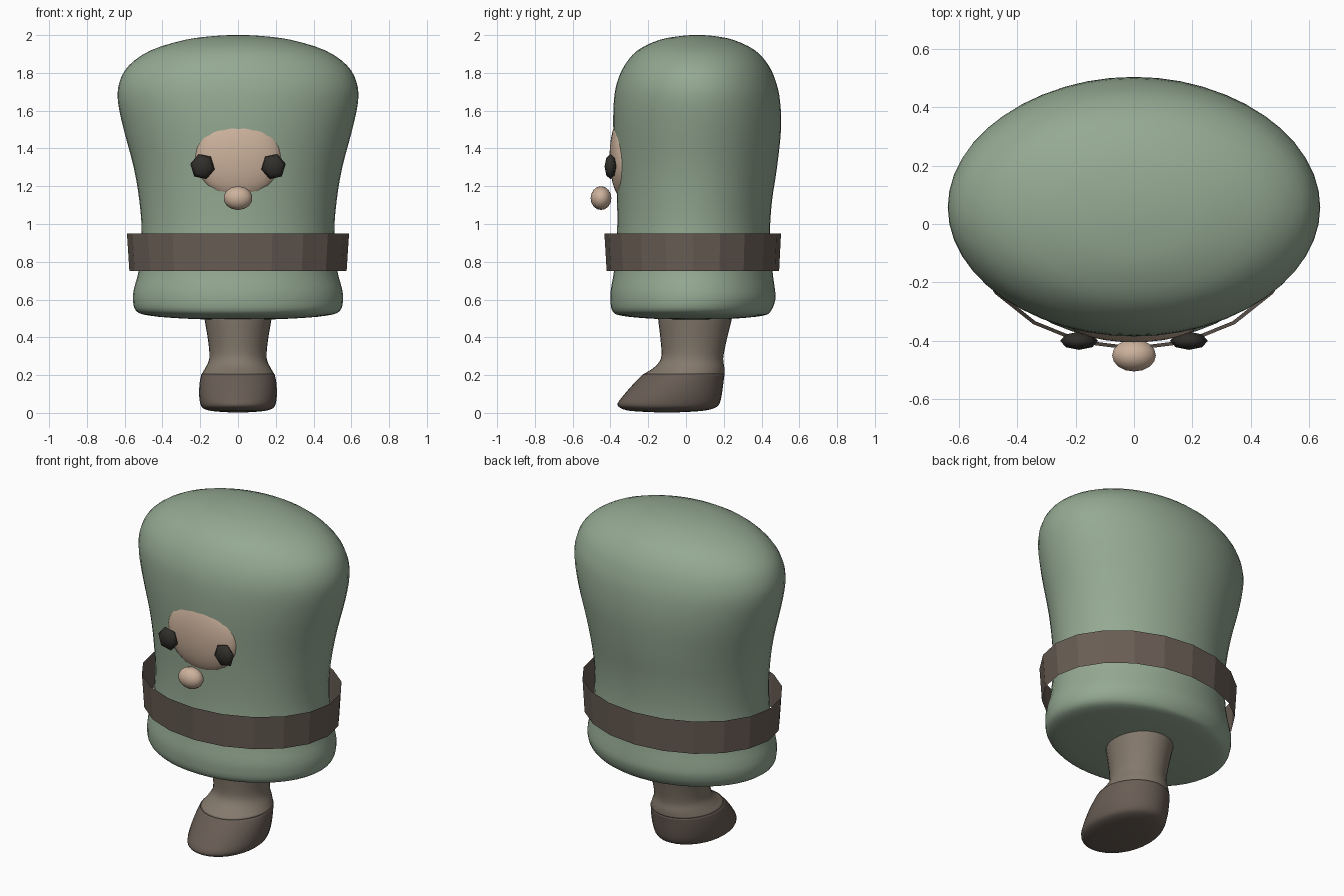
import bpy, bmesh
from math import cos, sin, pi, radians
from mathutils import Matrix, Vector

if "Cube" in bpy.data.objects:
    bpy.data.objects.remove(bpy.data.objects["Cube"])


def material(name, rgb):
    m = bpy.data.materials.new(name)
    m.diffuse_color = (*rgb, 1)
    m.use_nodes = True
    m.node_tree.nodes["Principled BSDF"].inputs["Base Color"].default_value = m.diffuse_color
    return m


GREEN = material("green", (0.30, 0.40, 0.29))
SKIN = material("skin", (0.60, 0.44, 0.33))
LEG = material("leg_brown", (0.23, 0.19, 0.15))
DARK = material("dark_brown", (0.14, 0.11, 0.09))
BLACK = material("black", (0.03, 0.028, 0.024))


def finish(bm, name, mat, smooth=True):
    bmesh.ops.recalc_face_normals(bm, faces=bm.faces[:])
    me = bpy.data.meshes.new(name)
    bm.to_mesh(me)
    bm.free()
    for p in me.polygons:
        p.use_smooth = smooth
    me.materials.append(mat)
    ob = bpy.data.objects.new(name, me)
    bpy.context.collection.objects.link(ob)
    return ob


def smooth_rows(rows, steps):
    """Catmull-Rom interpolation through the profile rows."""
    pts = [Vector(r) for r in [rows[0]] + rows + [rows[-1]]]
    out = []
    for a, b, c, d in zip(pts, pts[1:], pts[2:], pts[3:]):
        for i in range(steps):
            t = i / steps
            out.append(0.5 * (2 * b + (c - a) * t + (2 * a - 5 * b + 4 * c - d) * t**2
                              + (3 * b - a - 3 * c + d) * t**3))
    return out + [pts[-1]]


def loft(name, rows, mat, sides=48, steps=3, caps=True, smooth=True):
    """Elliptical sections given as (z, half width, y front, y back)."""
    bm = bmesh.new()
    rings = []
    for z, w, y0, y1 in smooth_rows(rows, steps):
        rings.append([bm.verts.new((w * sin(2 * pi * i / sides),
                                    (y0 + y1) / 2 - (y1 - y0) / 2 * cos(2 * pi * i / sides), z))
                      for i in range(sides)])
    for r, s in zip(rings, rings[1:]):
        for i in range(sides):
            j = (i + 1) % sides
            bm.faces.new((r[i], r[j], s[j], s[i]))
    if caps:
        bm.faces.new(rings[0][::-1])
        bm.faces.new(rings[-1])
    return finish(bm, name, mat, smooth)


def ellipsoid(name, loc, size, mat, u=24, v=14, roll=0):
    """Sphere with its poles along y, scaled to the given radii."""
    bm = bmesh.new()
    m = (Matrix.Translation(loc) @ Matrix.Diagonal((*size, 1))
         @ Matrix.Rotation(roll, 4, 'Y') @ Matrix.Rotation(pi / 2, 4, 'X'))
    bmesh.ops.create_uvsphere(bm, u_segments=u, v_segments=v, radius=1, matrix=m)
    return finish(bm, name, mat)


# Tall hat-like body, flaring towards the top
loft("body", [
    (0.492, 0.08, -0.02, 0.10), (0.50, 0.30, -0.20, 0.27), (0.515, 0.47, -0.345, 0.41),
    (0.54, 0.54, -0.39, 0.45), (0.60, 0.556, -0.40, 0.473), (0.66, 0.55, -0.397, 0.47),
    (0.76, 0.525, -0.38, 0.457), (0.95, 0.51, -0.365, 0.445), (1.12, 0.522, -0.365, 0.455),
    (1.30, 0.552, -0.374, 0.482), (1.50, 0.605, -0.385, 0.503), (1.65, 0.636, -0.382, 0.498),
    (1.75, 0.628, -0.365, 0.477), (1.84, 0.577, -0.325, 0.437), (1.92, 0.46, -0.255, 0.365),
    (1.975, 0.28, -0.14, 0.25), (1.995, 0.13, -0.03, 0.15), (2.0, 0.04, 0.03, 0.09)], GREEN)

# Thin open belt band standing off the body
loft("belt", [(0.75, 0.575, -0.42, 0.493), (0.95, 0.588, -0.432, 0.503)],
     DARK, sides=20, steps=1, caps=False, smooth=False)

# Single central leg and its shoe
loft("leg", [(0.205, 0.193, -0.225, 0.203), (0.24, 0.172, -0.17, 0.203),
             (0.29, 0.152, -0.132, 0.197), (0.38, 0.158, -0.134, 0.214),
             (0.50, 0.178, -0.148, 0.243), (0.56, 0.185, -0.15, 0.25)], LEG, sides=32)
loft("shoe", [(0.003, 0.05, -0.16, -0.04), (0.01, 0.14, -0.29, 0.08),
              (0.025, 0.185, -0.345, 0.15), (0.05, 0.2, -0.362, 0.178),
              (0.10, 0.206, -0.325, 0.19), (0.16, 0.203, -0.272, 0.198),
              (0.205, 0.194, -0.226, 0.204)], DARK, sides=32)

# Face patch, nose and low-poly eyes
ellipsoid("face_patch", (0, -0.33, 1.355), (0.23, 0.075, 0.222), SKIN)
ellipsoid("nose", (0, -0.45, 1.137), (0.077, 0.055, 0.063), SKIN, 14, 8)
for side, label in ((-1, "left"), (1, "right")):
    ellipsoid(f"{label}_eye", (side * 0.188, -0.40, 1.304), (0.066, 0.031, 0.07),
              BLACK, 6, 4, roll=radians(90 + side * -12))
